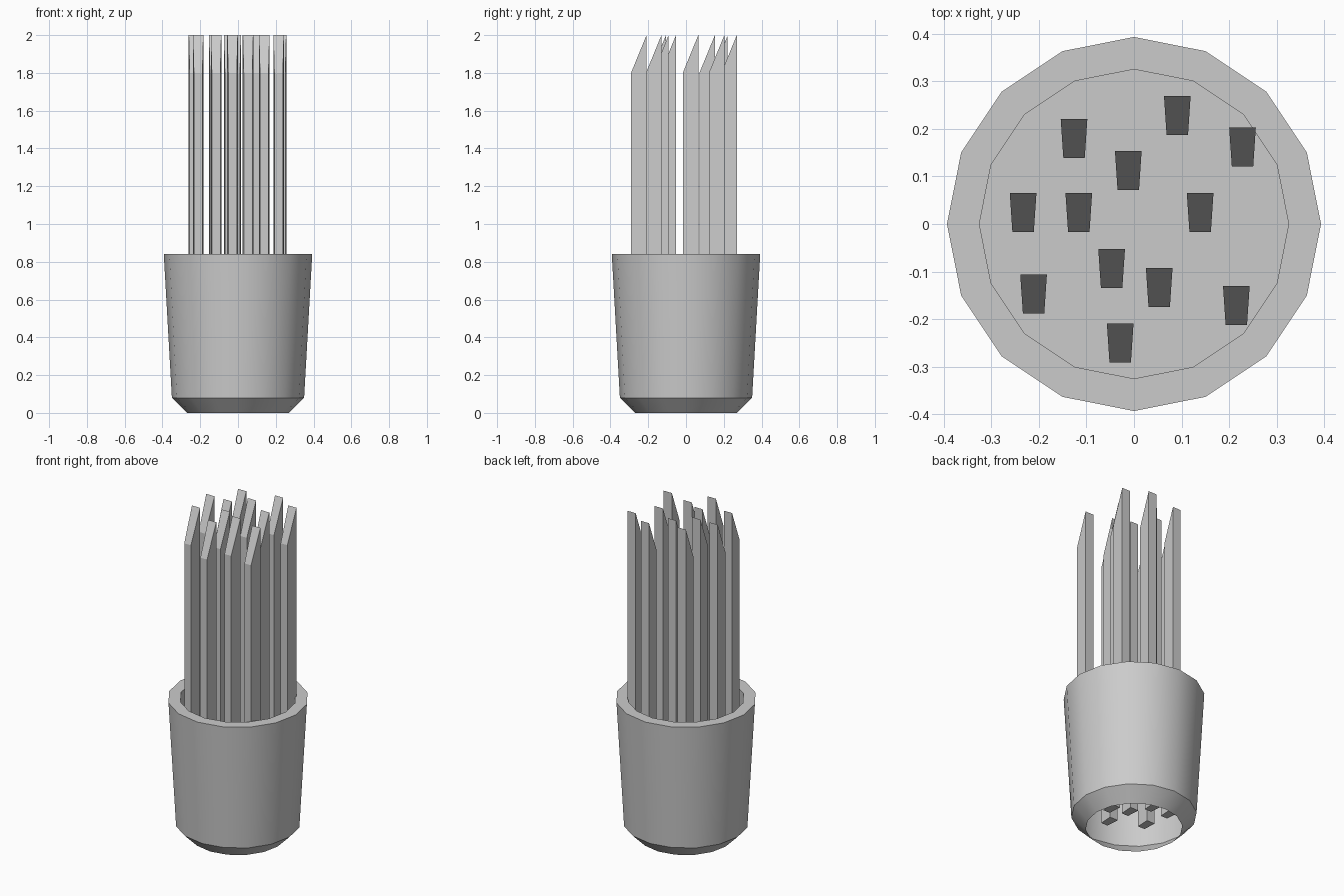
import bpy, bmesh
from math import cos, sin, tau, radians

if "Cube" in bpy.data.objects:
    bpy.data.objects.remove(bpy.data.objects["Cube"])

SIDES = 16


def finish(bm, name):
    mesh = bpy.data.meshes.new(name)
    bm.to_mesh(mesh)
    bm.free()
    ob = bpy.data.objects.new(name, mesh)
    bpy.context.collection.objects.link(ob)
    return ob


# Cup: open-bottomed outer wall, flat rim, straight inner wall and raised floor
def make_cup():
    profile = [(0.27, 0.0), (0.35, 0.08), (0.393, 0.842), (0.325, 0.842), (0.325, 0.5)]
    bm = bmesh.new()
    rings = [[bm.verts.new((r * cos(tau * i / SIDES), r * sin(tau * i / SIDES), z))
              for i in range(SIDES)] for r, z in profile]
    for low, high in zip(rings, rings[1:]):
        for i in range(SIDES):
            j = (i + 1) % SIDES
            bm.faces.new((low[i], low[j], high[j], high[i]))
    bm.faces.new(rings[-1])
    return finish(bm, "cup")


# Stick: tapered cross-section with a slanted top
def make_stick(number, x, y):
    front, back, depth = 0.0225, 0.028, 0.082
    section = [(-front, 0), (front, 0), (back, depth), (-back, depth)]
    bm = bmesh.new()
    bottom = [bm.verts.new((x + u, y + v, 0.16)) for u, v in section]
    top = [bm.verts.new((x + u, y + v, 2.0 if v else 1.8)) for u, v in section]
    for i in range(4):
        j = (i + 1) % 4
        bm.faces.new((bottom[i], bottom[j], top[j], top[i]))
    bm.faces.new(top)
    bm.faces.new(bottom[::-1])
    return finish(bm, f"stick_{number}")


cup = make_cup()
bpy.context.view_layer.objects.active = cup
cup.select_set(True)
bpy.ops.object.shade_smooth_by_angle(angle=radians(30))

# Scattered sticks: centre x and front y of each
spots = [(-0.126, 0.139), (0.091, 0.187), (0.228, 0.121), (-0.012, 0.071),
         (-0.233, -0.017), (-0.116, -0.017), (0.139, -0.017), (-0.047, -0.135),
         (-0.211, -0.188), (0.053, -0.174), (0.215, -0.212), (-0.029, -0.291)]
for n, (x, y) in enumerate(spots, 1):
    make_stick(n, x, y)
